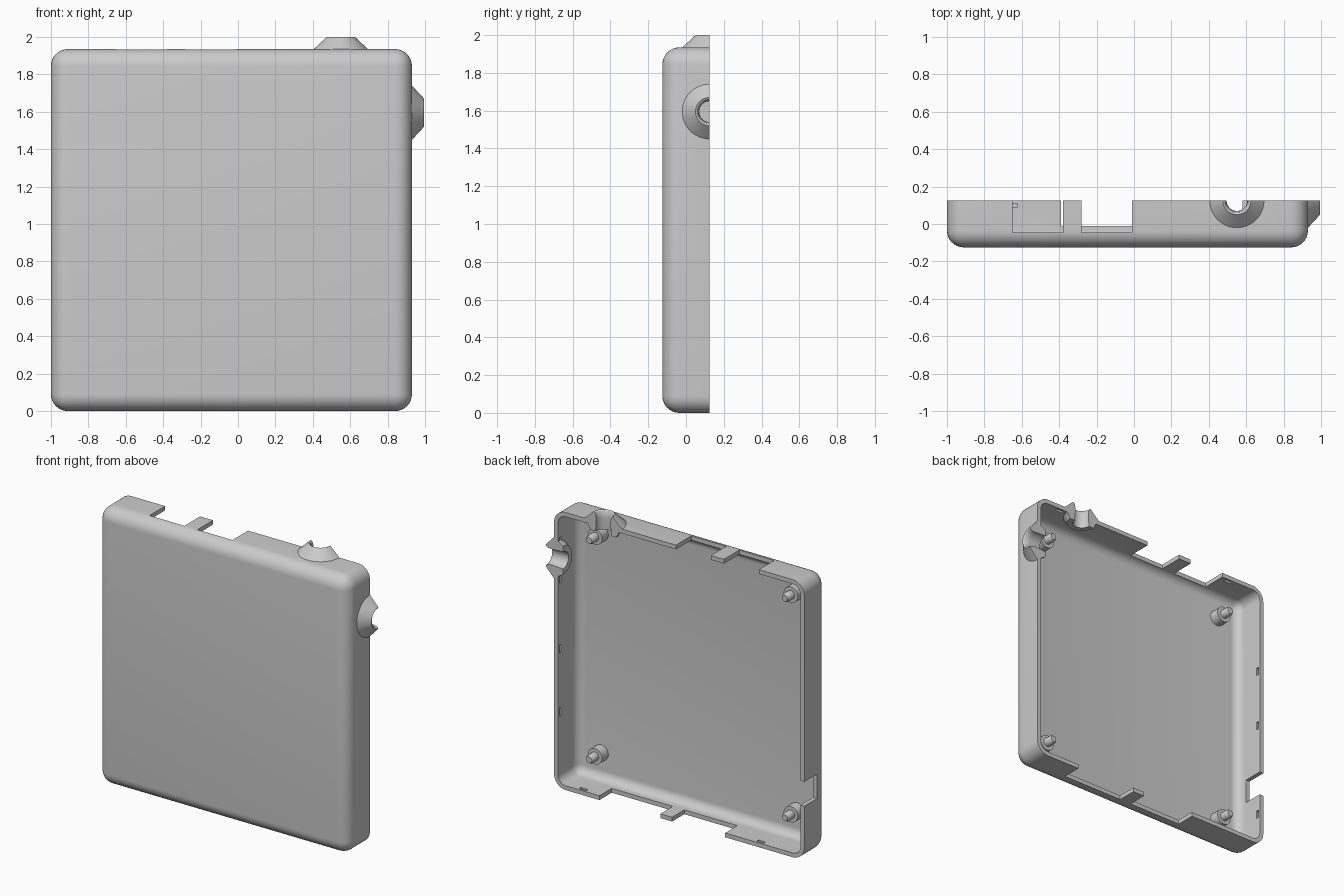
import bpy, bmesh, math
from mathutils import Matrix, Vector

cube = bpy.data.objects.get("Cube")
if cube:
    bpy.data.objects.remove(cube, do_unlink=True)

grey = bpy.data.materials.new("plain grey")
grey.use_nodes = True
grey.diffuse_color = (0.6, 0.6, 0.6, 1)
grey.node_tree.nodes["Principled BSDF"].inputs["Base Color"].default_value = (0.6, 0.6, 0.6, 1)

X0, X1, Z1 = -1.0, 0.93, 1.935      # outer extents
FRONT, RIM = -0.125, 0.125
WALL, ROUND = 0.03, 0.09


def finish(name, bm, helper=False):
    bmesh.ops.recalc_face_normals(bm, faces=bm.faces)
    mesh = bpy.data.meshes.new(name)
    bm.to_mesh(mesh)
    bm.free()
    mesh.materials.append(grey)
    ob = bpy.data.objects.new(name, mesh)
    bpy.context.collection.objects.link(ob)
    ob.hide_render = helper
    return ob


def add_box(bm, lo, hi):
    lo, hi = Vector(lo), Vector(hi)
    mat = Matrix.Translation((lo + hi) / 2) @ Matrix.Diagonal((*(hi - lo), 1))
    return bmesh.ops.create_cube(bm, size=1, matrix=mat)


def rounded_tray(name, inset, back, helper=False):
    """Box rounded on every edge that does not touch its back face."""
    bm = bmesh.new()
    add_box(bm, (X0 + inset, FRONT + inset, inset), (X1 - inset, back, Z1 - inset))
    edges = [e for e in bm.edges if min(v.co.y for v in e.verts) < 0]
    bmesh.ops.bevel(bm, geom=edges, offset=ROUND - inset, segments=8,
                    profile=0.5, affect='EDGES', clamp_overlap=True)
    return finish(name, bm, helper)


def lathe(name, profile, matrix, turn=math.tau, steps=32):
    """Revolve a closed (radius, height) outline about local z."""
    bm = bmesh.new()
    full = turn > 6
    rings = []
    for i in range(steps if full else steps + 1):
        a = turn * i / steps
        rings.append([bm.verts.new(matrix @ Vector((r * math.cos(a), r * math.sin(a), h)))
                      for r, h in profile])
    n = len(profile)
    for i in range(steps):
        a, b = rings[i], rings[(i + 1) % len(rings)]
        for j in range(n):
            k = (j + 1) % n
            bm.faces.new((a[j], a[k], b[k], b[j]))
    if not full:
        bm.faces.new(rings[0])
        bm.faces.new(rings[-1])
    else:
        bmesh.ops.remove_doubles(bm, verts=bm.verts, dist=1e-5)
    return finish(name, bm)


def cut(target, cutter):
    mod = target.modifiers.new(cutter.name, 'BOOLEAN')
    mod.operation, mod.solver, mod.object = 'DIFFERENCE', 'EXACT', cutter
    bpy.context.view_layer.objects.active = target
    bpy.ops.object.modifier_apply(modifier=mod.name)
    bpy.data.objects.remove(cutter, do_unlink=True)


# Hollow case half, open at the back
case = rounded_tray("case_shell", 0, RIM)
cut(case, rounded_tray("hollow", WALL, 0.3, True))

# Wall notches that leave a tongue standing, and one notch in the right wall
bm = bmesh.new()
for a, b in ((-0.65, -0.38), (-0.28, -0.01)):
    add_box(bm, (a, -0.045, 1.8), (b, 0.3, 2.1))
for a, b in ((-0.39, 0.02), (0.11, 0.58)):
    add_box(bm, (a, -0.01, -0.1), (b, 0.3, 0.1))
add_box(bm, (-1.1, -0.015, 0.38), (-0.9, 0.3, 0.55))
cut(case, finish("notches", bm, True))

# Shallow snap slots inside the walls, near the rim
bm = bmesh.new()
D, H = 0.015, 0.028
ya, yb = 0.09, 0.11
for z in (0.52, 0.96, 1.44, 1.71):
    add_box(bm, (X1 - WALL - D, ya, z - H), (X1 - WALL + D, yb, z + H))
for z in (0.24, 0.91, 1.32):
    add_box(bm, (X0 + WALL - D, ya, z - H), (X0 + WALL + D, yb, z + H))
for x in (0.72, -0.65):
    add_box(bm, (x - H, ya, WALL - D), (x + H, yb, WALL + D))
for x in (0.72, -0.72):
    add_box(bm, (x - H, ya, Z1 - WALL - D), (x + H, yb, Z1 - WALL + D))
cut(case, finish("slots", bm, True))

# Cable outlets: half cones with a waisted bore, on the top and left walls
outlet = [(0.06, -0.07), (0.1, -0.07), (0.125, -0.025), (0.145, 0),
          (0.075, 0.065), (0.066, 0.06), (0.058, 0.045), (0.055, 0.02)]
top_place = Matrix.Translation((0.55, RIM, Z1)) @ Matrix.Rotation(math.pi, 4, 'Z')
side_place = (Matrix.Translation((X1, RIM, 1.595)) @ Matrix.Rotation(math.pi / 2, 4, 'Y')
              @ Matrix.Rotation(math.pi, 4, 'Z'))
parts = [case]
for name, place in (("top_outlet", top_place), ("side_outlet", side_place)):
    bm = bmesh.new()
    bmesh.ops.create_cone(bm, cap_ends=True, segments=32, radius1=0.08, radius2=0.08,
                          depth=0.3, matrix=place)
    cut(case, finish("bore", bm, True))
    parts.append(lathe(name, outlet, place, math.pi, 24))

# Four stepped locating posts on the floor
post = [(0, -0.01), (0.055, -0.01), (0.055, 0.07), (0.03, 0.07), (0.03, 0.12), (0.022, 0.135), (0, 0.135)]
for x, side in ((0.72, "left"), (-0.79, "right")):
    for z, level in ((0.21, "lower"), (1.74, "upper")):
        place = (Matrix.Translation((x, FRONT + WALL, z))
                 @ Matrix.Rotation(-math.pi / 2, 4, 'X'))
        parts.append(lathe(f"{level}_{side}_post", post, place, steps=24))

# Smooth curves, keep sharp edges
bpy.ops.object.select_all(action='DESELECT')
for ob in parts:
    ob.select_set(True)
bpy.context.view_layer.objects.active = case
bpy.ops.object.shade_smooth_by_angle(angle=math.radians(30))
